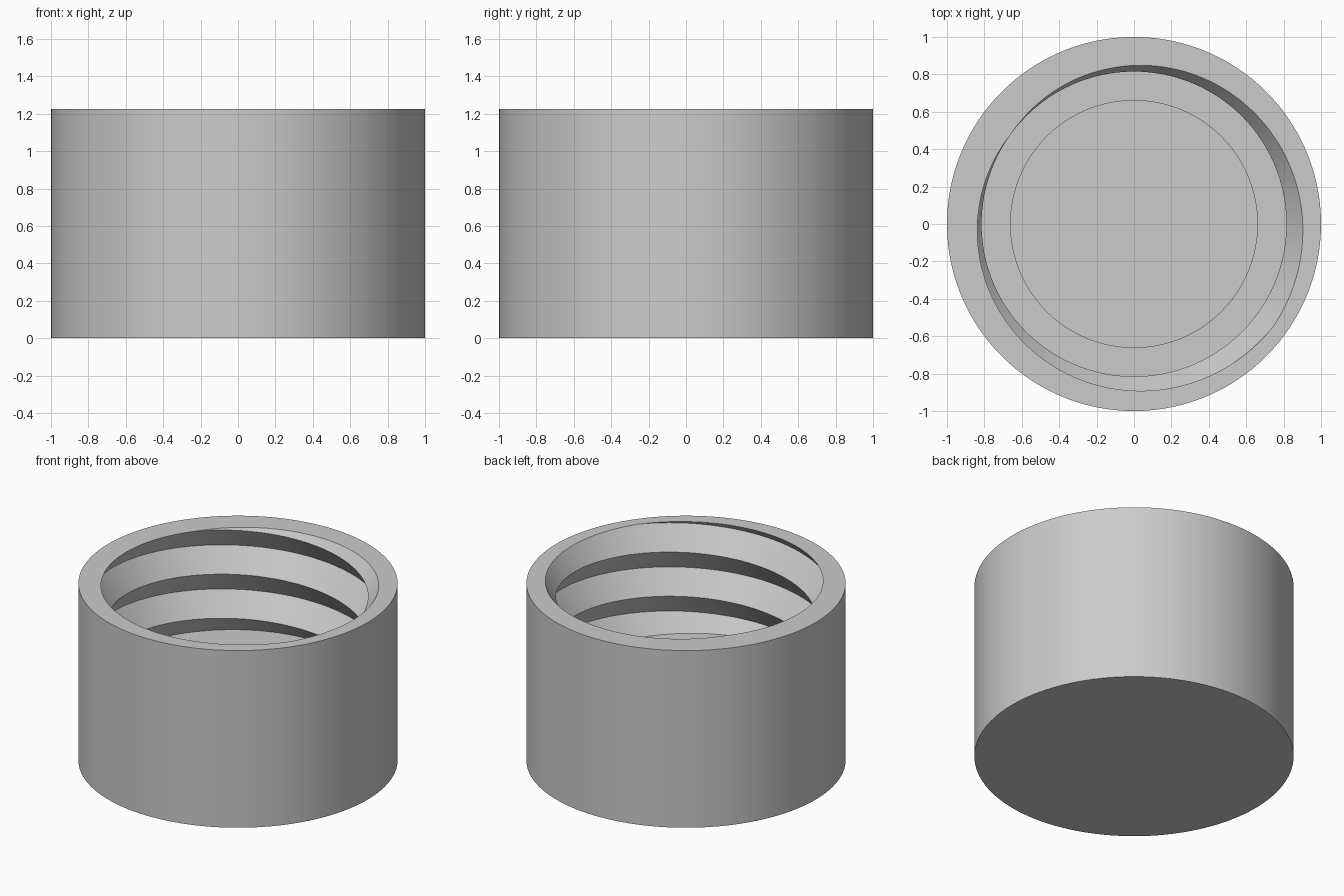
import bpy, bmesh, math

cube = bpy.data.objects.get("Cube")
if cube:
    bpy.data.objects.remove(cube, do_unlink=True)

# Main dimensions
HEIGHT, OUTER = 1.225, 1.0
CREST, DEPTH, PITCH = 0.815, 0.109, 0.305   # internal V thread
START = math.radians(-36)                   # where the groove runs out at the rim
LEDGE, BORE, BASE = 0.485, 0.66, 0.2        # ledge height, bore radius, bore floor
SEGMENTS = 144


def thread_radius(z, turn):
    """Radius of the triangular thread at height z after a fraction of a turn."""
    phase = ((z - HEIGHT) / PITCH - turn) % 1.0
    return CREST + DEPTH * abs(1 - 2 * phase)


def column(turn):
    """Cross-section at one angle, from bottom centre round to bore floor centre."""
    profile = [(0, 0), (OUTER, 0), (OUTER, HEIGHT), (thread_radius(HEIGHT, turn), HEIGHT)]
    for k in range(9):
        z = HEIGHT + PITCH * (turn - k / 2)
        z = min(HEIGHT, max(LEDGE, z))
        profile.append((thread_radius(z, turn), z))
    profile += [(BORE, LEDGE), (BORE, BASE), (0, BASE)]
    return profile


# Sweep the changing cross-section through one full turn
bm = bmesh.new()
columns = []
for i in range(SEGMENTS + 1):
    turn = i / SEGMENTS
    angle = START + turn * math.tau
    columns.append([bm.verts.new((r * math.cos(angle), r * math.sin(angle), z))
                    for r, z in column(turn)])
for a, b in zip(columns, columns[1:]):
    for j in range(len(a) - 1):
        bm.faces.new((a[j], b[j], b[j + 1], a[j + 1]))
bmesh.ops.remove_doubles(bm, verts=bm.verts, dist=0.0002)
bmesh.ops.recalc_face_normals(bm, faces=bm.faces)

mesh = bpy.data.meshes.new("threaded_cap")
bm.to_mesh(mesh)
bm.free()
cap = bpy.data.objects.new("threaded_cap", mesh)
bpy.context.collection.objects.link(cap)

# Plain grey material
grey = bpy.data.materials.new("plain_grey")
grey.use_nodes = True
grey.diffuse_color = (0.6, 0.6, 0.6, 1)
grey.node_tree.nodes["Principled BSDF"].inputs["Base Color"].default_value = (0.6, 0.6, 0.6, 1)
mesh.materials.append(grey)

# Smooth round walls, crisp thread and rim edges
bpy.ops.object.select_all(action="DESELECT")
cap.select_set(True)
bpy.context.view_layer.objects.active = cap
bpy.ops.object.shade_smooth_by_angle(angle=math.radians(30))
